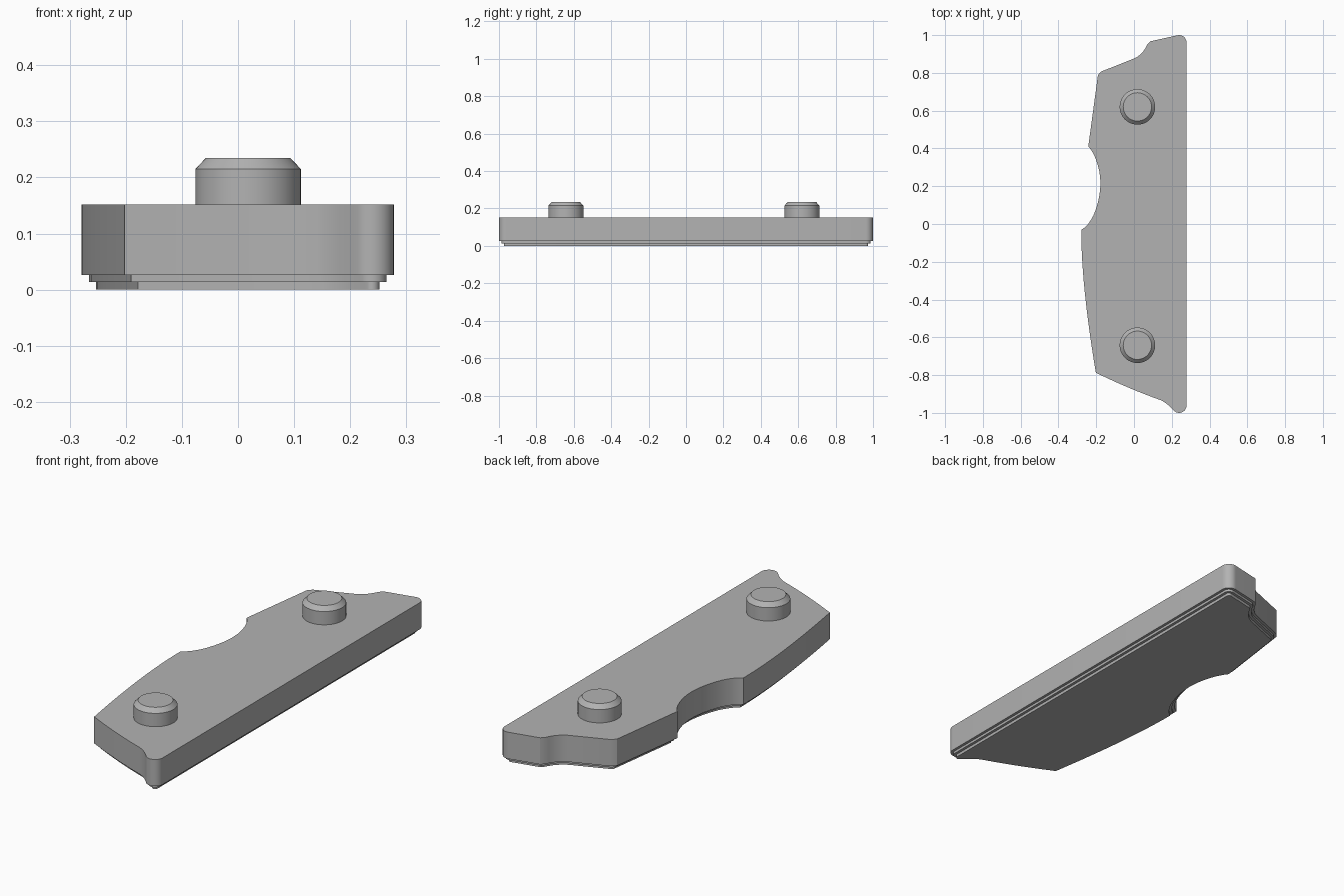
import bpy, bmesh, math
from mathutils import Vector

cube = bpy.data.objects.get("Cube")
if cube:
    bpy.data.objects.remove(cube, do_unlink=True)

grey = bpy.data.materials.new("mid grey")
grey.use_nodes = True
colour = (0.45, 0.45, 0.45, 1)
grey.diffuse_color = colour
grey.node_tree.nodes["Principled BSDF"].inputs["Base Color"].default_value = colour


def arc(cx, cy, r, a0, a1, n=10):
    angles = [math.radians(a0 + (a1 - a0) * i / n) for i in range(n + 1)]
    return [Vector((cx + r * math.cos(a), cy + r * math.sin(a))) for a in angles]


def bend(a, c, b, n=8):
    """Quadratic curve from a to b, pulled towards c, without its last point."""
    a, b, c = Vector(a), Vector(b), Vector(c)
    return [a * (1 - t) ** 2 + c * 2 * t * (1 - t) + b * t * t
            for t in (i / n for i in range(n))]


def inset(points, d):
    """Move a clockwise outline inwards by d with mitred corners."""
    result = []
    for i, p in enumerate(points):
        before = (p - points[i - 1]).normalized()
        after = (points[(i + 1) % len(points)] - p).normalized()
        n0 = Vector((before.y, -before.x))
        n1 = Vector((after.y, -after.x))
        result.append(p + (n0 + n1) * d / (1 + n0.dot(n1)))
    return result


def stack(name, rings):
    """Skin a column of matching rings, given as (outline, height)."""
    bm = bmesh.new()
    loops = [[bm.verts.new((p.x, p.y, z)) for p in outline] for outline, z in rings]
    for low, high in zip(loops, loops[1:]):
        for i in range(len(low)):
            bm.faces.new((low[i - 1], low[i], high[i], high[i - 1]))
    bm.faces.new(loops[0])
    bm.faces.new(loops[-1])
    bmesh.ops.recalc_face_normals(bm, faces=bm.faces)
    mesh = bpy.data.meshes.new(name)
    bm.to_mesh(mesh)
    bm.free()
    mesh.materials.append(grey)
    obj = bpy.data.objects.new(name, mesh)
    bpy.context.collection.objects.link(obj)
    bpy.ops.object.select_all(action="DESELECT")
    obj.select_set(True)
    bpy.context.view_layer.objects.active = obj
    bpy.ops.object.shade_smooth_by_angle(angle=math.radians(28))


# Plate outline, clockwise from the right edge
front_corner = arc(0.239, -0.961, 0.039, 0, -140)
back_corner = arc(0.239, 0.961, 0.039, 105, 0)
outline = front_corner
outline += bend(front_corner[-1], (0.175, -0.948), (0.14, -0.932))[1:]
outline += bend((0.14, -0.932), (-0.03, -0.872), (-0.202, -0.787))
outline += bend((-0.202, -0.787), (-0.28, -0.32), (-0.279, -0.03), 12)
# Finger notch
outline += bend((-0.279, -0.03), (-0.245, -0.015), (-0.215, 0.045), 5)
outline += bend((-0.215, 0.045), (-0.145, 0.21), (-0.207, 0.355), 12)
outline += bend((-0.207, 0.355), (-0.222, 0.39), (-0.242, 0.41), 4)
# Back end
outline += [Vector((-0.242, 0.41)), Vector((-0.191, 0.788)), Vector((-0.174, 0.807))]
outline += bend((0.0, 0.876), (0.045, 0.895), (0.07, 0.95))
outline += [Vector((0.07, 0.95)), Vector((0.086, 0.967))]
outline += back_corner

# Plate with two small steps under its rim
steps = [(0.026, 0), (0.026, 0.014), (0.013, 0.014),
         (0.013, 0.026), (0, 0.026), (0, 0.152)]
stack("stepped_plate", [(inset(outline, d), z) for d, z in steps])

# Locating pegs with chamfered tops
for name, y in (("front_peg", -0.642), ("back_peg", 0.62)):
    profile = [(0.094, 0.15), (0.094, 0.215), (0.075, 0.235)]
    stack(name, [(arc(0.018, y, r, 0, 360, 48)[:-1], z) for r, z in profile])
